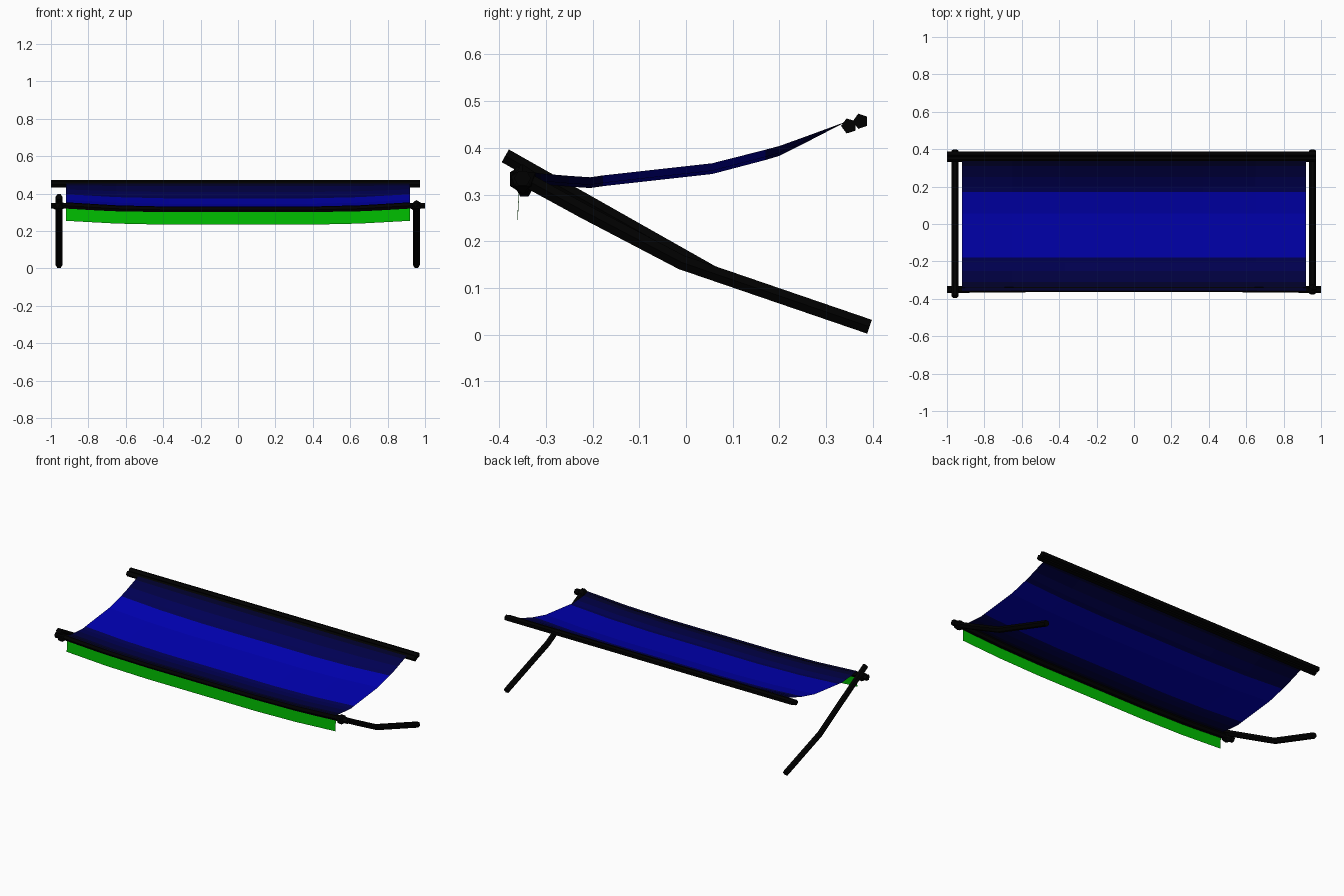
import bpy, bmesh, math
from mathutils import Vector

cube = bpy.data.objects.get("Cube")
if cube:
    bpy.data.objects.remove(cube, do_unlink=True)


def material(name, r, g, b):
    m = bpy.data.materials.new(name)
    m.use_nodes = True
    m.diffuse_color = (r, g, b, 1)
    bsdf = next(n for n in m.node_tree.nodes if n.type == 'BSDF_PRINCIPLED')
    bsdf.inputs["Base Color"].default_value = (r, g, b, 1)
    return m


black = material("black metal", 0, 0, 0)
blue = material("bright blue cloth", 0, 0, 0.45)
navy = material("navy cloth", 0, 0, 0.09)
dark_navy = material("dark navy cloth", 0, 0, 0.055)
ink = material("ink blue cloth", 0, 0, 0.022)
green = material("green cloth", 0, 0.5, 0)


def finish(name, bm, *mats):
    mesh = bpy.data.meshes.new(name)
    bm.to_mesh(mesh)
    bm.free()
    for m in mats:
        mesh.materials.append(m)
    obj = bpy.data.objects.new(name, mesh)
    bpy.context.collection.objects.link(obj)
    return obj


def tube(name, path, radius, sides=6):
    """Sweep a capped polygon along a path that has no sharp turns."""
    bm = bmesh.new()
    pts = [Vector(p) for p in path]
    rings = []
    for i, p in enumerate(pts):
        along = (pts[min(i + 1, len(pts) - 1)] - pts[max(i - 1, 0)]).normalized()
        up = Vector((0, 0, 1))
        side = along.cross(up).normalized()
        up = side.cross(along)
        angles = [math.tau * k / sides for k in range(sides)]
        rings.append([bm.verts.new(p + radius * (side * math.cos(a) + up * math.sin(a)))
                      for a in angles])
    for a, b in zip(rings, rings[1:]):
        for k in range(sides):
            j = (k + 1) % sides
            bm.faces.new((a[k], a[j], b[j], b[k]))
    bm.faces.new(rings[0])
    bm.faces.new(rings[-1])
    bmesh.ops.recalc_face_normals(bm, faces=bm.faces)
    return finish(name, bm, black)


def sheet(name, rows, pick, *mats):
    """Skin rows of points; pick gives the material index at a face centre."""
    bm = bmesh.new()
    grid = [[bm.verts.new(p) for p in row] for row in rows]
    for a, b in zip(grid, grid[1:]):
        for k in range(len(a) - 1):
            f = bm.faces.new((a[k], a[k + 1], b[k + 1], b[k]))
            f.material_index = pick(f.calc_center_median())
    return finish(name, bm, *mats)


# Stations across the width, with how far the cloth hangs at each
stations = [(-0.92, 0), (-0.65, 0.7), (-0.37, 1), (0.37, 1), (0.65, 0.7), (0.92, 0)]

# Canopy: y, z and sag depth from front to back, darkening towards both bars
profile = [(-0.357, 0.353, 0.023), (-0.31, 0.345, 0.023), (-0.25, 0.34, 0.023),
           (-0.205, 0.337, 0.023), (-0.178, 0.341, 0.023), (0.056, 0.367, 0.023),
           (0.17, 0.396, 0.022), (0.2, 0.404, 0.021), (0.25, 0.422, 0.014),
           (0.31, 0.444, 0.005), (0.345, 0.457, 0)]
sheet("canopy", [[(x, y, z - d * s) for x, s in stations] for y, z, d in profile],
      lambda c: sum(abs(c.y + 0.004) > edge for edge in (0.174, 0.25, 0.306)),
      blue, navy, dark_navy, ink)

# Valance hanging from the front edge
sheet("valance", [[(x, y, z - 0.021 * s) for x, s in stations]
                  for y, z in ((-0.361, 0.254), (-0.357, 0.323))],
      lambda c: 0, green)

# Front bar bows down with the cloth
tube("front_bar", [(-1, -0.35, 0.335)] +
     [(x, -0.35 + 0.004 * s, 0.335 - 0.023 * s) for x, s in stations] +
     [(1, -0.35, 0.335)], 0.018)

# Pair of wall bars at the back
for name, y, z in (("back_bar_lower", 0.349, 0.447), ("back_bar_upper", 0.374, 0.457)):
    tube(name, [(-1, y, z), (0.972, y, z)], 0.017, 5)

# Bent support arms running from the wall to the front bar
arms = {"right_arm": (-0.957, [(0.393, 0.017), (0.057, 0.132), (-0.387, 0.383)]),
        "left_arm": (0.954, [(0.393, 0.017), (-0.01, 0.155), (-0.22, 0.265), (-0.37, 0.347)])}
for name, (x, path) in arms.items():
    tube(name, [(x, y, z) for y, z in path], 0.018)
    # Joint where the arm meets the front bar
    bm = bmesh.new()
    bmesh.ops.create_icosphere(bm, subdivisions=1, radius=0.032)
    bmesh.ops.translate(bm, verts=bm.verts, vec=(x, -0.35, 0.333))
    finish(name + "_joint", bm, black)
